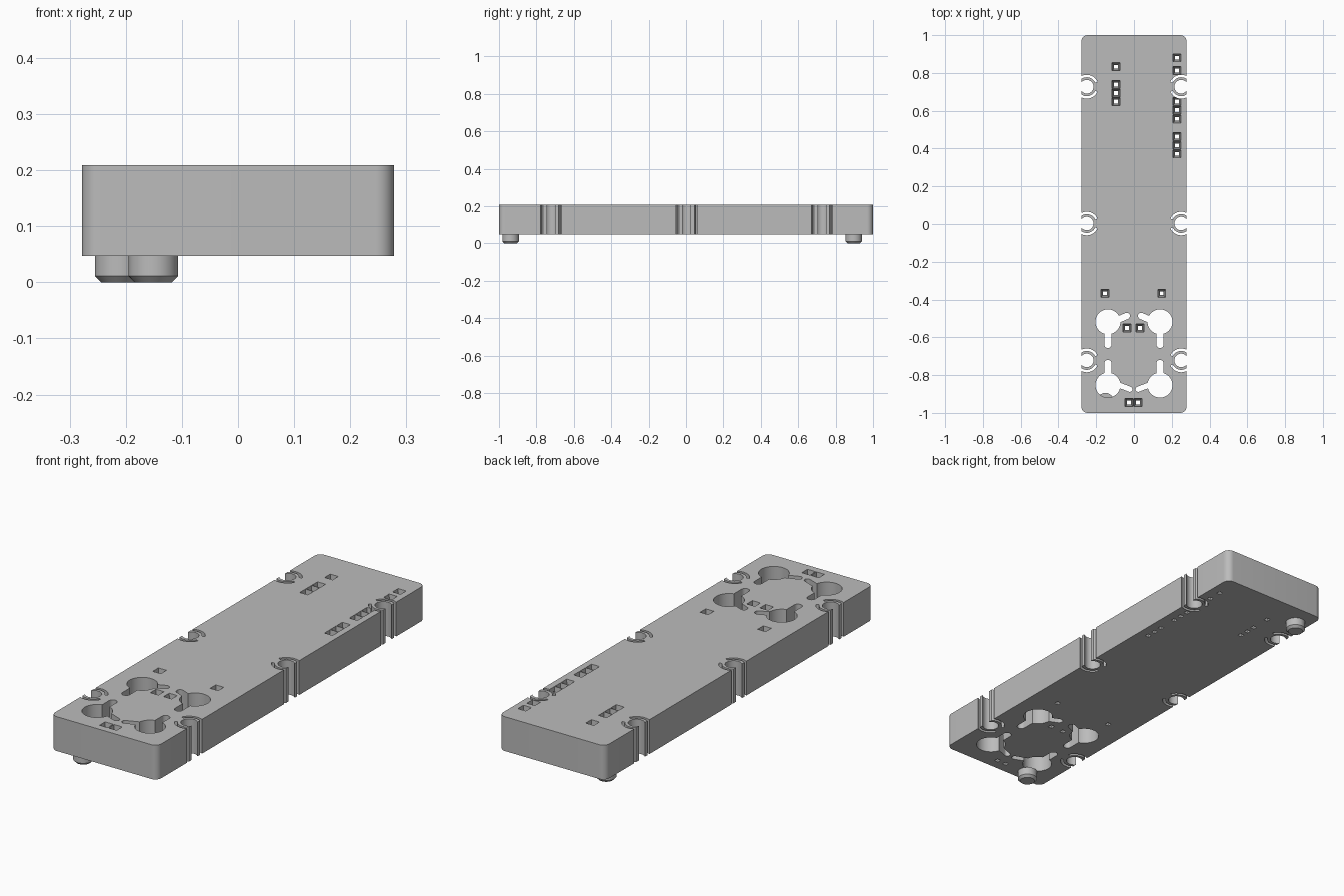
import bpy
import bmesh
from math import cos, sin, radians, atan2, pi

cube = bpy.data.objects.get("Cube")
if cube:
    bpy.data.objects.remove(cube, do_unlink=True)

HALF_W, HALF_L, BOTTOM, TOP = 0.278, 1.0, 0.047, 0.209

grey = bpy.data.materials.new("plain grey")
grey.use_nodes = True
grey.diffuse_color = (0.5, 0.5, 0.5, 1)
grey.node_tree.nodes["Principled BSDF"].inputs["Base Color"].default_value = (0.5, 0.5, 0.5, 1)


def arc(cx, cy, r, a0, a1, n):
    """Points along an arc, angles in degrees."""
    return [(cx + r * cos(radians(a0 + (a1 - a0) * i / n)),
             cy + r * sin(radians(a0 + (a1 - a0) * i / n))) for i in range(n + 1)]


def circle(cx, cy, r, n=40):
    return arc(cx, cy, r, 0, 360, n)[:-1]


def capsule(x0, y0, x1, y1, r):
    a = atan2(y1 - y0, x1 - x0) * 180 / pi
    return arc(x1, y1, r, a - 90, a + 90, 10) + arc(x0, y0, r, a + 90, a + 270, 10)


def loft(bm, rings):
    """Closed solid through a stack of (outline, z) rings."""
    rows = [[bm.verts.new((x, y, z)) for x, y in pts] for pts, z in rings]
    bm.faces.new(rows[0][::-1])
    bm.faces.new(rows[-1])
    n = len(rows[0])
    for low, high in zip(rows, rows[1:]):
        for i in range(n):
            j = (i + 1) % n
            bm.faces.new((low[i], low[j], high[j], high[i]))


def through(bm, pts):
    loft(bm, [(pts, BOTTOM - 0.03), (pts, TOP + 0.03)])


def make_object(name, bm):
    bmesh.ops.recalc_face_normals(bm, faces=bm.faces)
    mesh = bpy.data.meshes.new(name)
    bm.to_mesh(mesh)
    bm.free()
    mesh.materials.append(grey)
    obj = bpy.data.objects.new(name, mesh)
    bpy.context.collection.objects.link(obj)
    return obj


def activate(obj):
    bpy.ops.object.select_all(action='DESELECT')
    obj.select_set(True)
    bpy.context.view_layer.objects.active = obj


def cut(target, bm):
    cutter = make_object("cutter", bm)
    cutter.hide_render = True
    mod = target.modifiers.new("cut", 'BOOLEAN')
    mod.operation = 'DIFFERENCE'
    mod.solver = 'EXACT'
    mod.use_self = True
    mod.object = cutter
    activate(target)
    bpy.ops.object.modifier_apply(modifier=mod.name)
    bpy.data.objects.remove(cutter, do_unlink=True)


# Main slab with rounded vertical corners
R = 0.032
outline = []
for k, (sx, sy) in enumerate([(1, 1), (-1, 1), (-1, -1), (1, -1)]):
    outline += arc(sx * (HALF_W - R), sy * (HALF_L - R), R, 90 * k, 90 * k + 90, 10)
bm = bmesh.new()
loft(bm, [(outline, BOTTOM), (outline, TOP)])
slab = make_object("slab", bm)

# Edge clips: open round bore with a spring slot on either side
bm = bmesh.new()
for y in (0.727, 0.003, -0.722):
    for facing, cx in ((0, 0.25), (180, -0.25)):
        through(bm, circle(cx, y, 0.036, 32))
        for side in (1, -1):
            a0, a1 = facing + side * 30, facing + side * 155
            through(bm, arc(cx, y, 0.063, a0, a1, 20) + arc(cx, y, 0.05, a1, a0, 20))
cut(slab, bm)

# Keyhole openings, mirrored across the centre line
bm = bmesh.new()
for s in (1, -1):
    x = s * 0.138
    through(bm, circle(x, -0.518, 0.066))
    through(bm, capsule(x, -0.52, x, -0.638, 0.019))
    through(bm, capsule(x, -0.53, s * 0.038, -0.487, 0.017))
    through(bm, circle(x, -0.853, 0.066))
    through(bm, capsule(x, -0.85, x, -0.738, 0.019))
    through(bm, capsule(x, -0.83, s * 0.022, -0.875, 0.014))
cut(slab, bm)

# Tapered square pin sockets
sockets = [(-0.095, y) for y in (0.833, 0.738, 0.693, 0.648)]
sockets += [(0.227, y) for y in (0.88, 0.813, 0.648, 0.603, 0.557, 0.463, 0.417, 0.372)]
sockets += [(-0.153, -0.367), (0.147, -0.367), (-0.037, -0.55), (0.032, -0.55),
            (-0.026, -0.945), (0.021, -0.945)]


def square(x, y, h):
    return [(x - h, y - h), (x + h, y - h), (x + h, y + h), (x - h, y + h)]


bm = bmesh.new()
for x, y in sockets:
    loft(bm, [(square(x, y, 0.01), BOTTOM - 0.02), (square(x, y, 0.01), BOTTOM),
              (square(x, y, 0.021), TOP), (square(x, y, 0.021), TOP + 0.02)])
cut(slab, bm)

# Chamfered feet
parts = [slab]
for name, x, y in (("front_foot", -0.151, -0.938), ("back_foot", -0.211, 0.897)):
    bm = bmesh.new()
    loft(bm, [(circle(x, y, 0.033), 0), (circle(x, y, 0.044), 0.011), (circle(x, y, 0.044), BOTTOM)])
    parts.append(make_object(name, bm))

for obj in parts:
    activate(obj)
    bpy.ops.object.shade_smooth_by_angle(angle=radians(30))
